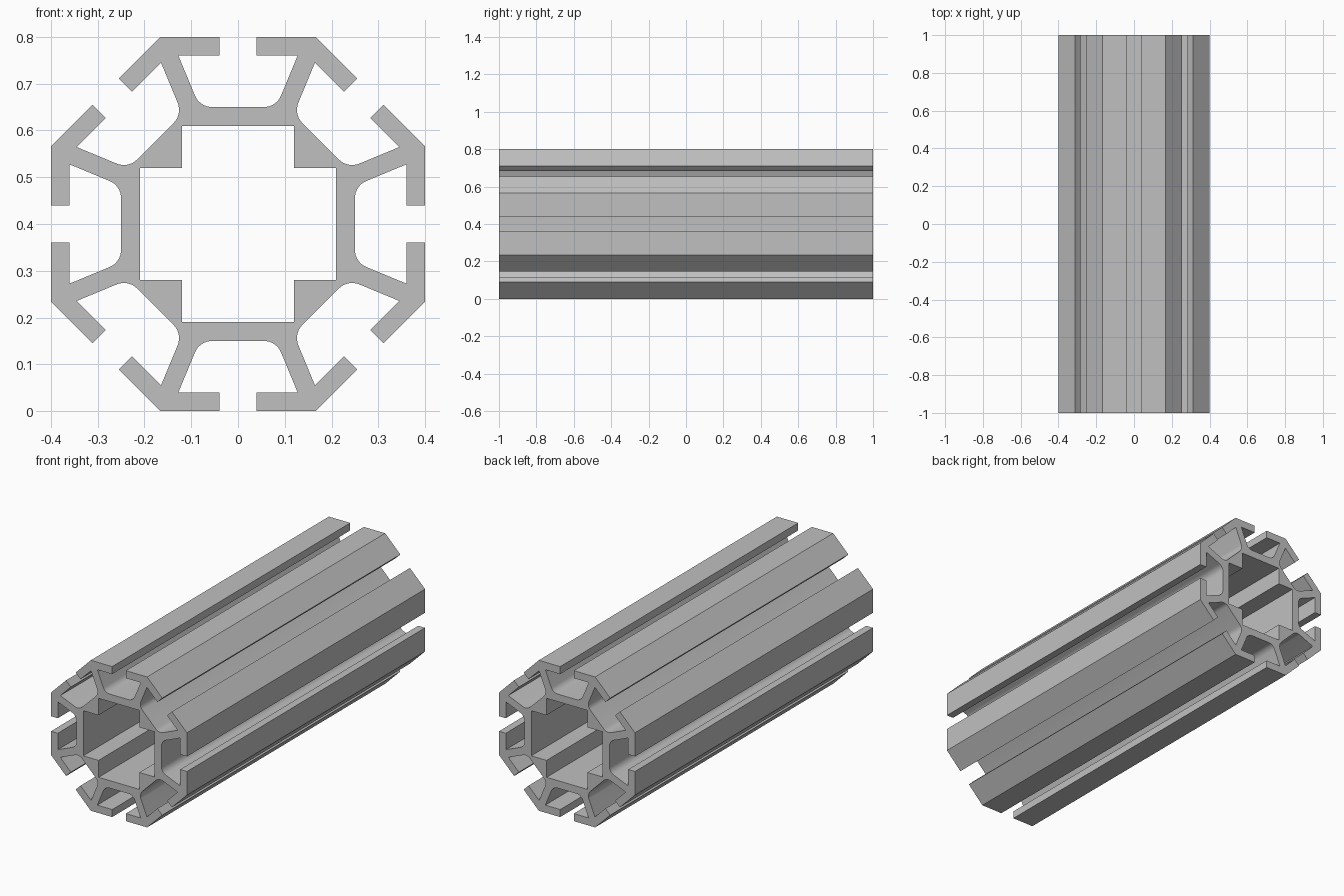
import bpy
import bmesh
from math import radians, sin, cos, tan
from mathutils import Vector, Matrix

cube = bpy.data.objects.get("Cube")
if cube:
    bpy.data.objects.remove(cube, do_unlink=True)

SIDES = 8
LENGTH = 2.0
APOTHEM = 0.4        # centre to outer flat
LIP = 0.36           # underside of the slot lips
FLOOR = 0.25         # bottom of each slot
SLOT = 0.04          # half width of slot opening
WEB = 0.02           # half thickness of each radial web
FILLET = 0.04
ARC_STEPS = 8
HALF = radians(180 / SIDES)

aluminium = bpy.data.materials.new("aluminium grey")
aluminium.use_nodes = True
colour = (0.53, 0.53, 0.53, 1)
aluminium.diffuse_color = colour
aluminium.node_tree.nodes["Principled BSDF"].inputs["Base Color"].default_value = colour


def web_x(height):
    """Half width of the slot chamber at a given distance from the centre."""
    return (height * sin(HALF) - WEB) / cos(HALF)


def slot_side():
    """One octagon side with its T-slot, from left corner to right lip."""
    half = [Vector((-SLOT, APOTHEM)), Vector((-SLOT, LIP)), Vector((-web_x(LIP), LIP))]
    turn = radians(90) - HALF
    centre = Vector((-web_x(FLOOR) + FILLET * tan(turn / 2), FLOOR + FILLET))
    for i in range(ARC_STEPS + 1):
        a = radians(-90) - turn * (1 - i / ARC_STEPS)
        half.append(centre + FILLET * Vector((cos(a), sin(a))))
    mirrored = [Vector((-p.x, p.y)) for p in reversed(half)]
    return [Vector((-APOTHEM * tan(HALF), APOTHEM))] + half + mirrored


# Outer outline: the slotted side repeated around the axis
outline = []
for k in range(SIDES):
    turn = Matrix.Rotation(-2 * HALF * k, 2)
    outline += [turn @ p for p in slot_side()]

# Cross-shaped central bore
bore = []
for k in range(4):
    turn = Matrix.Rotation(radians(-90 * k), 2)
    bore += [turn @ Vector(p) for p in ((-0.12, 0.21), (0.12, 0.21), (0.12, 0.12))]

# Fill the section and extrude it along y
bm = bmesh.new()
edges = []
for loop in (outline, bore):
    verts = [bm.verts.new((p.x, -LENGTH / 2, p.y + APOTHEM)) for p in loop]
    edges += [bm.edges.new((v, verts[(i + 1) % len(verts)])) for i, v in enumerate(verts)]
bmesh.ops.triangle_fill(bm, edges=edges, use_beauty=True, normal=(0, -1, 0))
extruded = bmesh.ops.extrude_face_region(bm, geom=bm.faces[:], use_keep_orig=True)["geom"]
moved = [g for g in extruded if isinstance(g, bmesh.types.BMVert)]
bmesh.ops.translate(bm, verts=moved, vec=(0, LENGTH, 0))
bmesh.ops.recalc_face_normals(bm, faces=bm.faces[:])

mesh = bpy.data.meshes.new("slotted_octagonal_extrusion")
bm.to_mesh(mesh)
bm.free()
mesh.materials.append(aluminium)
extrusion = bpy.data.objects.new("slotted_octagonal_extrusion", mesh)
bpy.context.collection.objects.link(extrusion)

# Smooth fillets, sharp corners
bpy.ops.object.select_all(action="DESELECT")
extrusion.select_set(True)
bpy.context.view_layer.objects.active = extrusion
bpy.ops.object.shade_smooth_by_angle(angle=radians(25))
